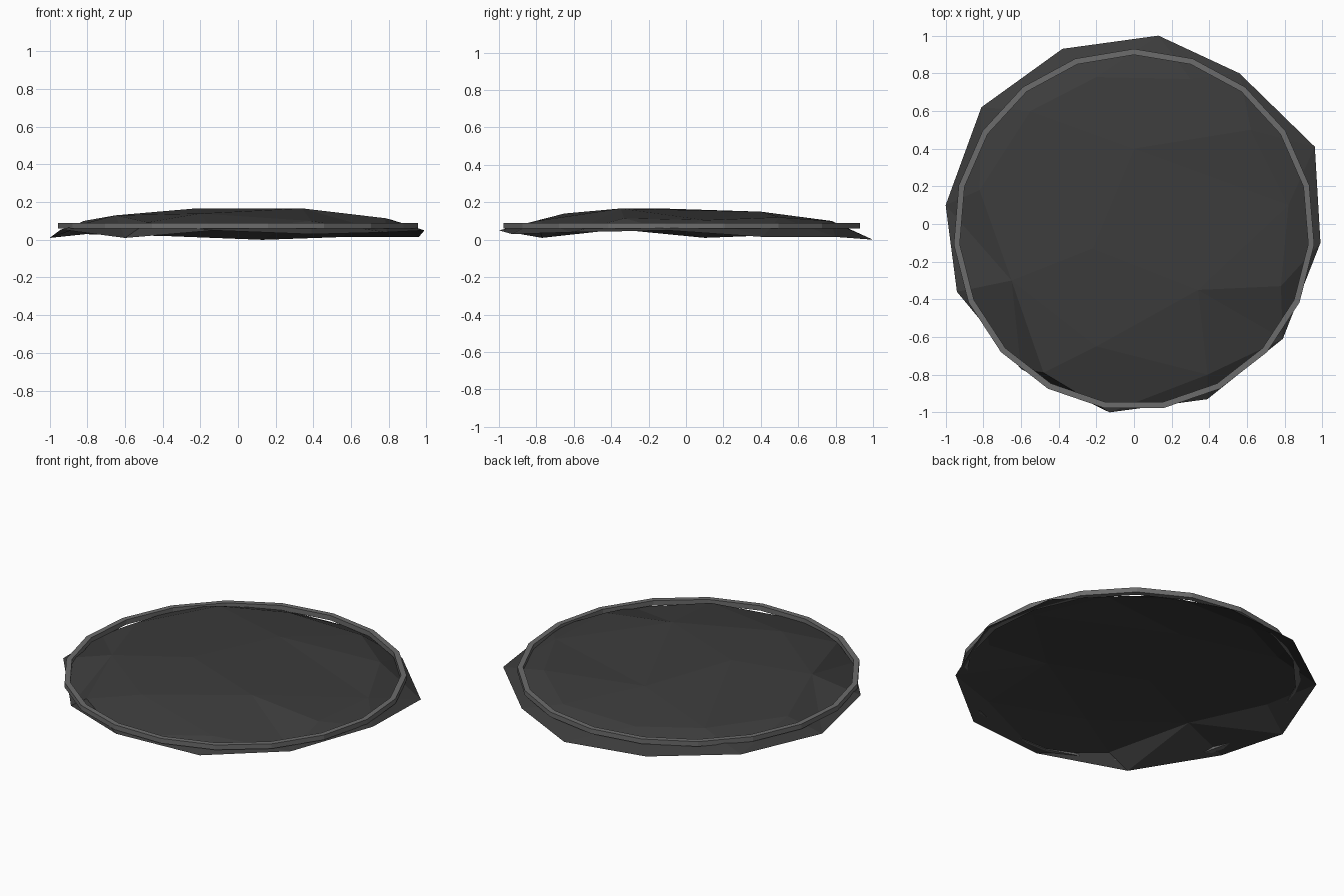
import bpy, math
from mathutils import Vector
from mathutils.geometry import delaunay_2d_cdt

if "Cube" in bpy.data.objects:
    bpy.data.objects.remove(bpy.data.objects["Cube"])


def make(name, verts, faces, shade):
    mesh = bpy.data.meshes.new(name)
    mesh.from_pydata(verts, [], faces)
    mesh.update()
    obj = bpy.data.objects.new(name, mesh)
    bpy.context.collection.objects.link(obj)
    mat = bpy.data.materials.new(name + "_colour")
    mat.diffuse_color = (shade, shade, shade, 1)
    mat.use_nodes = True
    mat.node_tree.nodes["Principled BSDF"].inputs["Base Color"].default_value = mat.diffuse_color
    mesh.materials.append(mat)
    return obj


# Irregular low-poly mound: open shell, uneven rim rising to a shallow crown
rim = [(.99, -.10, .05), (.96, .41, .015), (.56, .80, .015), (.13, 1.0, .0),
       (-.38, .93, .02), (-.81, .62, .03), (-1.0, .10, .01), (-.94, -.36, .055),
       (-.60, -.77, .01), (-.13, -1.0, .05), (.39, -.93, .03), (.79, -.61, .04)]
shoulder = [(.78, -.33, .115), (.39, -.80, .10), (-.20, -.65, .14), (-.48, -.79, .093),
            (-.65, -.30, .13), (-.82, .18, .10), (-.55, .60, .115), (-.20, .78, .10),
            (.30, .77, .10), (.62, .50, .12), (.82, .10, .105)]
crown = [(.34, -.35, .167), (-.22, -.13, .167), (0, .40, .15)]
pts = rim + shoulder + crown
n = len(rim)
co, _, tris, _, _, _ = delaunay_2d_cdt(
    [Vector(p[:2]) for p in pts], [(i, (i + 1) % n) for i in range(n)], [], 1, 1e-6)[:6]
make("dark_mound", pts, [tuple(t) for t in tris], 0.045)

# Nineteen-sided flat hoop lying over the mound
SIDES, CY = 19, -.03
profile = [(.96, .06), (.96, .09), (.928, .09), (.928, .06)]
verts, faces = [], []
for i in range(SIDES):
    a = math.pi / 2 + math.tau * i / SIDES
    verts += [(r * math.cos(a), CY + r * math.sin(a), z) for r, z in profile]
    j = (i + 1) % SIDES
    for k in range(4):
        m = (k + 1) % 4
        faces.append((i * 4 + k, j * 4 + k, j * 4 + m, i * 4 + m))
make("rim_hoop", verts, faces, 0.15)
